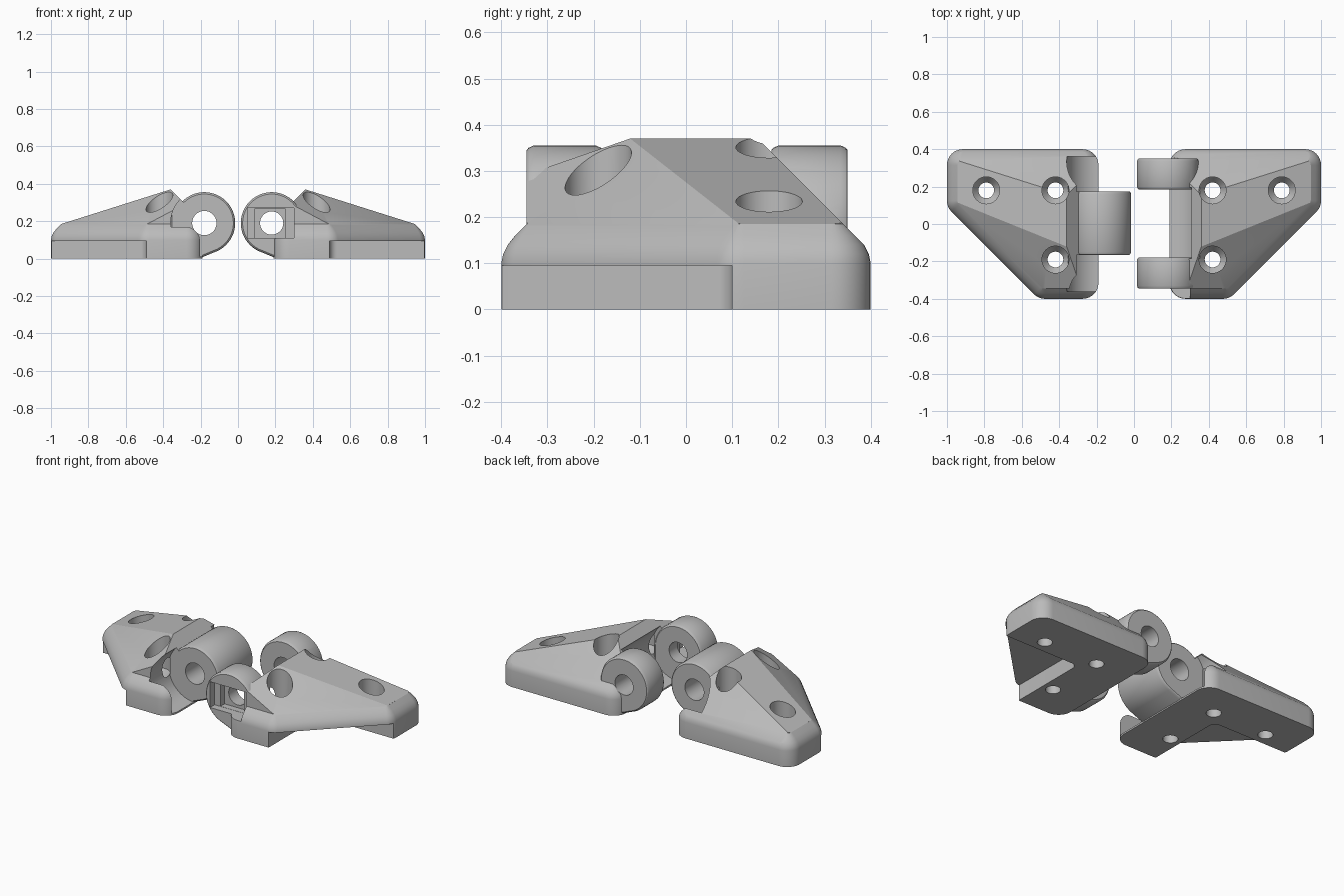
import bpy, bmesh, math
from mathutils import Vector

if "Cube" in bpy.data.objects:
    bpy.data.objects.remove(bpy.data.objects["Cube"])

grey = bpy.data.materials.new("warm_grey_plastic")
grey.diffuse_color = (0.5, 0.5, 0.5, 1)
grey.use_nodes = True
grey.node_tree.nodes["Principled BSDF"].inputs["Base Color"].default_value = grey.diffuse_color

AX, AZ, R = 0.18, 0.19, 0.165          # hinge pin axis and knuckle radius


def loft(name, rings, planes=()):
    """Closed solid through equal-length rings, then trimmed by (point, normal) planes."""
    bm = bmesh.new()
    vs = [[bm.verts.new(p) for p in ring] for ring in rings]
    n = len(vs[0])
    for a, b in zip(vs, vs[1:]):
        for i in range(n):
            j = (i + 1) % n
            bm.faces.new((a[i], a[j], b[j], b[i]))
    bm.faces.new(vs[0][::-1])
    bm.faces.new(vs[-1])
    for co, no in planes:
        geom = bm.verts[:] + bm.edges[:] + bm.faces[:]
        cut = bmesh.ops.bisect_plane(bm, geom=geom, plane_co=co, plane_no=no, clear_outer=True)
        edges = [e for e in cut["geom_cut"] if isinstance(e, bmesh.types.BMEdge)]
        bmesh.ops.holes_fill(bm, edges=edges)
    bmesh.ops.recalc_face_normals(bm, faces=bm.faces)
    me = bpy.data.meshes.new(name)
    bm.to_mesh(me)
    bm.free()
    ob = bpy.data.objects.new(name, me)
    bpy.context.collection.objects.link(ob)
    me.materials.append(grey)
    return ob


def combine(ob, other, op):
    m = ob.modifiers.new(op, 'BOOLEAN')
    m.operation, m.solver, m.object = op, 'EXACT', other
    bpy.context.view_layer.objects.active = ob
    bpy.ops.object.modifier_apply(modifier=m.name)
    bpy.data.objects.remove(other)


def circle(r, n=64):
    return [(AX + r * math.cos(2 * math.pi * i / n), AZ + r * math.sin(2 * math.pi * i / n))
            for i in range(n)]


def rod(r, y0, y1):
    return loft("rod", [[(x, y, z) for x, z in circle(r)] for y in (y0, y1)])


def box(x0, x1, y0, y1, z0, z1):
    return loft("box", [[(x0, y0, z), (x1, y0, z), (x1, y1, z), (x0, y1, z)] for z in (z0, z1)])


def outline(z, inset, r=0.085, steps=8):
    """Rounded plan of the leaf, shrunk by inset."""
    corners = [Vector(c) for c in ((0.19, -0.4), (0.51, -0.4), (1, 0.09), (1, 0.4), (0.19, 0.4))]
    pts = []
    for i, c in enumerate(corners):
        a = (corners[i - 1] - c).normalized()
        b = (corners[(i + 1) % 5] - c).normalized()
        half = a.angle(b) / 2
        centre = c + (a + b).normalized() * (r / math.sin(half))
        start = math.atan2(-a.x, a.y) + math.pi      # outward normal of incoming edge
        turn = math.pi - 2 * half
        for k in range(steps + 1):
            t = start + turn * k / steps
            pts.append((centre.x + (r - inset) * math.cos(t),
                        centre.y + (r - inset) * math.sin(t), z))
    return pts


def body(name):
    """Wedge body with ridge, three screw holes and the underside pocket."""
    rings = [outline(z, i) for z, i in ((0, 0), (0.1, 0), (0.12, 0.004), (0.14, 0.014),
                                        (0.16, 0.03), (0.185, 0.055), (0.5, 0.055))]
    planes = [((0.36, 0, 0.37), (0.316, 0, 1)),             # long top slope
              ((0.36, 0, 0.37), (-1, 0, 1)),                # slope toward the pin
              ((0.36, 0.155, 0.37), (0, 1, 1)),             # back slope
              ((0.83, 0, 0.185), (0.53, -0.53, 1))]         # diagonal slope
    ob = loft(name, rings, planes)
    # L-shaped foot: pocket under the diagonal with a filleted inner corner
    arc = [(0.53 - 0.04 * math.cos(t), 0.06 + 0.04 * math.sin(t))
           for t in [math.pi / 2 * k / 6 for k in range(7)]]
    plan = [(1.2, -0.6), (0.49, -0.6)] + arc + [(1.2, 0.1)]
    combine(ob, loft("pocket", [[(x, y, z) for x, y in plan] for z in (-0.1, 0.095)]), 'DIFFERENCE')
    # Countersunk screw holes
    for cx, cy in ((0.42, 0.18), (0.42, -0.19), (0.79, 0.18)):
        prof = [(0.042, -0.1), (0.042, 0.1), (0.072, 0.14), (0.072, 0.5)]
        angs = [2 * math.pi * k / 40 for k in range(40)]
        combine(ob, loft("screw", [[(cx + r * math.cos(t), cy + r * math.sin(t), z) for t in angs]
                                   for r, z in prof]), 'DIFFERENCE')
    return ob


def knuckle(y0, y1):
    """Barrel with a tangent web running down to the foot, rounded ends."""
    # tangent points seen from the lip (0.2, 0) and the block behind the barrel
    d = math.hypot(0.02, AZ)
    a0 = math.atan2(-AZ, 0.02) - math.acos(R / d)
    prof = [(AX + R * math.cos(t), AZ + R * math.sin(t))
            for t in [a0 - (a0 + 2 * math.pi) * k / 48 for k in range(49)]]
    prof += [(0.345, 0.004), (0.2, 0.004)]
    ends = ((y0, 0.94), (y0 + 0.004, 0.97), (y0 + 0.015, 1),
            (y1 - 0.015, 1), (y1 - 0.004, 0.97), (y1, 0.94))
    return loft("barrel", [[(AX + (x - AX) * s, y, AZ + (z - AZ) * s) for x, z in prof]
                           for y, s in ends])


def finish(ob):
    bpy.ops.object.select_all(action='DESELECT')
    ob.select_set(True)
    bpy.context.view_layer.objects.active = ob
    bpy.ops.object.shade_smooth_by_angle(angle=math.radians(25))


# Right leaf: two outer knuckles with a nut seat in the front one
right = body("right_hinge_leaf")
combine(right, rod(0.18, -0.185, 0.195), 'DIFFERENCE')
combine(right, knuckle(-0.345, -0.18), 'UNION')
combine(right, knuckle(0.185, 0.35), 'UNION')
combine(right, rod(0.062, -0.6, 0.6), 'DIFFERENCE')
combine(right, box(0.05, 0.30, -0.6, -0.30, 0.11, 0.27), 'DIFFERENCE')
combine(right, box(0.09, 0.25, -0.6, -0.26, 0.111, 0.269), 'DIFFERENCE')
finish(right)

# Left leaf: one central knuckle, clearance for the outer pair, mirrored
left = body("left_hinge_leaf")
combine(left, rod(0.18, -0.36, -0.165), 'DIFFERENCE')
combine(left, rod(0.18, 0.175, 0.36), 'DIFFERENCE')
combine(left, knuckle(-0.165, 0.175), 'UNION')
combine(left, rod(0.065, -0.3, 0.3), 'DIFFERENCE')
for v in left.data.vertices:
    v.co.x = -v.co.x
left.data.flip_normals()
finish(left)
